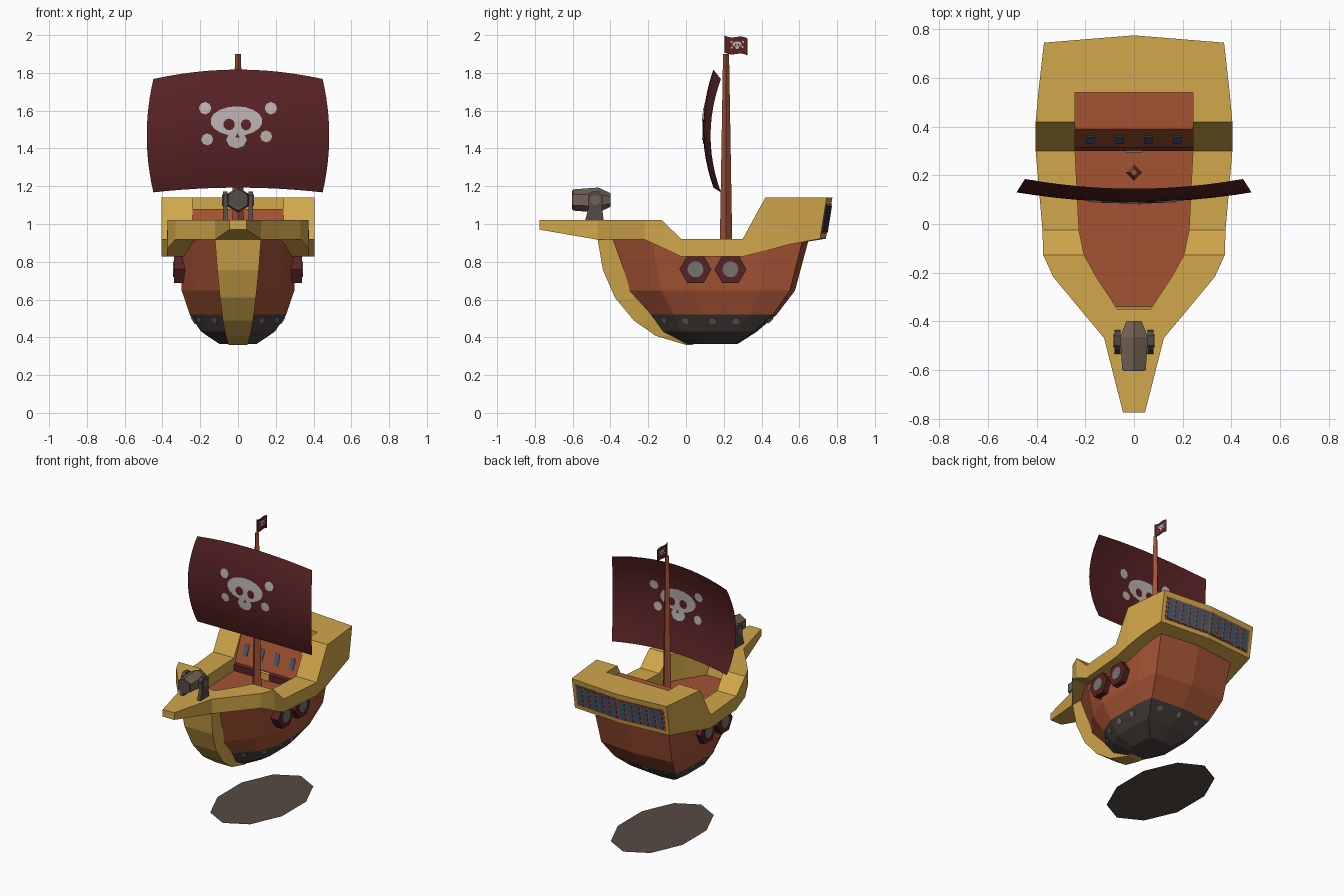
import bpy, bmesh, math
from mathutils import Vector, Matrix
from mathutils.bvhtree import BVHTree

if "Cube" in bpy.data.objects:
    bpy.data.objects.remove(bpy.data.objects["Cube"], do_unlink=True)


def material(name, r, g, b):
    m = bpy.data.materials.new(name)
    m.use_nodes = True
    m.diffuse_color = (r, g, b, 1)
    m.node_tree.nodes["Principled BSDF"].inputs["Base Color"].default_value = (r, g, b, 1)
    return m


YELLOW = material("yellow wood", .64, .385, .07)
BROWN = material("red brown wood", .37, .086, .034)
RED = material("dark red", .097, .016, .017)
BONE = material("bone white", .5, .45, .44)
DARK = material("charcoal", .064, .053, .048)
GREY = material("iron grey", .18, .17, .165)
BLUE = material("window blue", .065, .1, .16)
METAL = material("cannon bronze", .17, .12, .085)
GUN = material("gunmetal", .085, .073, .066)
SHADOW = material("ground brown", .092, .069, .058)


def finish(name, bm, mats, mirror=False, fix=True):
    if fix:
        bmesh.ops.remove_doubles(bm, verts=bm.verts, dist=1e-5)
        bmesh.ops.recalc_face_normals(bm, faces=bm.faces)
    me = bpy.data.meshes.new(name)
    bm.to_mesh(me)
    bm.free()
    for m in mats:
        me.materials.append(m)
    ob = bpy.data.objects.new(name, me)
    bpy.context.collection.objects.link(ob)
    if mirror:
        ob.modifiers.new("Mirror", 'MIRROR')


def loft(rings, caps=(True, True)):
    bm = bmesh.new()
    rows = [[bm.verts.new(p) for p in ring] for ring in rings]
    n = len(rows[0])
    for a, b in zip(rows, rows[1:]):
        for i in range(n):
            bm.faces.new((a[i], a[(i + 1) % n], b[(i + 1) % n], b[i]))
    for use, row in zip(caps, (rows[0], rows[-1])):
        if use:
            bm.faces.new(row)
    return bm


def prism(name, profile, x0, x1, mat, mirror=False):
    # side profile in y and z, extruded across x
    rings = [[(x, y, z) for y, z in profile] for x in (x0, x1)]
    finish(name, loft(rings), [mat], mirror)


def cone(name, n, r1, r2, depth, matrix, mat, mirror=False):
    bm = bmesh.new()
    bmesh.ops.create_cone(bm, cap_ends=True, segments=n, radius1=r1, radius2=r2,
                          depth=depth, matrix=matrix)
    finish(name, bm, [mat], mirror)


ALONG_X = Matrix.Rotation(math.pi / 2, 4, 'Y')
ALONG_Y = Matrix.Rotation(-math.pi / 2, 4, 'X')
at = Matrix.Translation

# Hull: height, bow y, stern y, bow half width, half width
levels = [(.366, 0, .275, .05, .1), (.43, -.13, .375, .06, .195), (.52, -.2, .48, .07, .255),
          (.647, -.31, .577, .09, .298), (.92, -.39, .65, .12, .312)]
rings = []
for z, y0, y1, bow, w in levels:
    half = [(bow, 0), (w * .78, .2), (w, .4), (w, .79), (w * .93, .97)]
    pts = [(x, y0 + (y1 - y0) * t, z) for x, t in half]
    rings.append(pts + [(0, y1, z)] + [(-x, y, h) for x, y, h in reversed(pts)])
bm = loft(rings, (True, False))
for f in bm.faces:
    f.material_index = int(f.calc_center_median().z < .52)
bm.normal_update()
tree = BVHTree.FromBMesh(bm)
finish("hull", bm, [BROWN, DARK])

# Iron studs around the dark keel band
starts = [(Vector((s * 2, y, .49)), Vector((-s, 0, 0))) for s in (1, -1) for y in (-.115, 0, .14, .265)]
starts += [(Vector((x, 2, .49)), Vector((0, -1, 0))) for x in (-.15, 0, .15)]
for start, aim in starts:
    hit, normal, _, _ = tree.ray_cast(start, aim)
    turn = normal.to_track_quat('Z', 'Y').to_matrix().to_4x4()
    cone("keel_stud", 8, .02, .02, .012, at(hit) @ turn, GREY)

# Stem post
stem = [(.36, 0, .04, .05), (.408, -.16, -.05, .065), (.488, -.275, -.14, .08),
        (.61, -.376, -.25, .095), (.757, -.44, -.32, .11), (.92, -.468, -.36, .122)]
finish("stem_post", loft([[(-w, f, z), (w, f, z), (w, b, z), (-w, b, z)]
                          for z, f, b, w in stem]), [YELLOW])

# Gunwale: y, outer x, inner x, top, bottom
DECK = .83
stations = [(-.775, .045, 0, 1.02, .97), (-.468, .123, 0, 1.02, .917), (-.35, .222, 0, 1.02, .917),
            (-.35, .222, .068, 1.02, .917), (-.217, .332, .155, 1.02, .917),
            (-.127, .373, .205, 1.02, .875), (-.025, .376, .226, .92, .827),
            (.3, .404, .242, .92, .827), (.42, .404, .242, 1.14, .857), (.54, .393, .242, 1.14, .89),
            (.54, .393, 0, 1.14, .89), (.745, .37, 0, 1.14, .922)]
rings = []
for y, out, inn, top, bot in stations:
    low = DECK - .01 if inn else bot
    rings.append([(out, y, top), (inn, y, top), (inn, y, low),
                  (inn + (.04 if inn else 0), y, bot), (out, y, bot)])
bm = loft(rings)
for v in bm.verts:
    if v.co.y > .7:
        v.co.y += (.03 if v.co.x < .1 else 0) - (.035 if v.co.z < 1 else 0)
finish("gunwale", bm, [YELLOW], True)

# Main deck
edge = [(s[2], s[0]) for s in stations if s[2]]
bm = bmesh.new()
bm.faces.new([bm.verts.new((x, y, DECK)) for x, y in
              edge + [(-x, y) for x, y in reversed(edge)]])
finish("deck", bm, [BROWN])

# Cabin with sloped front, trim, door and windows
prism("cabin", [(.305, DECK), (.305, .86), (.39, 1.08), (.55, 1.08), (.55, DECK)], -.242, .242, BROWN)
prism("cabin_trim", [(.3, DECK), (.3, .875), (.315, .885), (.315, DECK)], -.24, .24, RED)
prism("cabin_door", [(.294, DECK), (.294, .88), (.302, .885), (.302, DECK)], -.035, .035, YELLOW)
for x in (.06, .18):
    prism("cabin_window", [(.33, .936), (.358, 1.008), (.364, 1.006), (.336, .934)],
          x - .017, x + .017, BLUE, True)


# Stern window strip
def transom(u, v, off):
    return (.37 * u, .74 - .03 * u + .035 * v + off, .922 + .218 * v)


def transom_plate(name, u0, u1, v0, v1, off, mat):
    quad = [(u0, v0), (u0, v1), (u1, v1), (u1, v0)]
    bm = loft([[transom(u, v, o) for u, v in quad] for o in (-.002, off)])
    finish(name, bm, [mat], True)


transom_plate("stern_panel", 0, .93, .13, .83, .003, BROWN)
for i in range(6):
    transom_plate("stern_window", .03 + .15 * i, .143 + .15 * i, .16, .8, .006, BLUE)

# Portholes
for y in (.05, .235):
    cone("porthole_frame", 6, .085, .085, .07, at((.305, y, .76)) @ ALONG_X, RED, True)
    cone("porthole_glass", 10, .043, .043, .01, at((.339, y, .76)) @ ALONG_X, GREY, True)

# Mast
cone("mast", 4, .034, .016, 1.9 - DECK, at((0, .212, (1.9 + DECK) / 2)), BROWN)

# Bow cannon
C = 1.127
cone("cannon_barrel", 6, .056, .066, .135, at((0, -.532, C)) @ ALONG_Y, METAL)
cone("cannon_breech", 6, .066, .036, .065, at((0, -.432, C)) @ ALONG_Y, METAL)
cone("cannon_muzzle", 6, .05, .05, .006, at((0, -.6, C)) @ ALONG_Y, GUN)
prism("cannon_bracket", [(-.535, 1.015), (-.515, 1.09), (-.52, 1.15), (-.5, 1.172), (-.46, 1.172),
                         (-.44, 1.15), (-.445, 1.09), (-.435, 1.015)], .055, .08, GUN, True)
cone("cannon_pivot", 8, .028, .028, .008, at((.08, -.48, C)) @ ALONG_X, METAL, True)


# Billowed sail
def sail_point(u, v):
    return (u * (.483 - .035 * v * v), .09 + .055 * v * v + .04 * u * u,
            1.505 + .3125 * v - u * u * (.0375 + .0125 * v))


def sheet(name, point, nu, nv, mat):
    bm = bmesh.new()
    g = [[bm.verts.new(point(2 * i / nu - 1, 2 * j / nv - 1)) for i in range(nu + 1)]
         for j in range(nv + 1)]
    for j in range(nv):
        for i in range(nu):
            f = bm.faces.new((g[j][i], g[j][i + 1], g[j + 1][i + 1], g[j + 1][i]))
            f.smooth = True
    finish(name, bm, [mat], fix=False)


sheet("sail", sail_point, 12, 12, RED)


# Flag above the mast
def flag_point(u, v):
    return (0, .265 + .06 * u, 1.945 + .045 * v - .008 * u + .006 * math.sin(u * 3))


sheet("flag", flag_point, 8, 1, RED)


# Skull emblem laid on a cloth, both sides
def emblem(name, place):
    bone = [(-.008, .04, .138, .078, 18), (-.008, -.06, .055, .045, 8),
            (-.174, .108, .033, .033, 8), (.174, .108, .033, .033, 8),
            (-.163, -.057, .032, .032, 8), (.149, -.041, .032, .032, 8)]
    holes = [(-.047, .022, .031, .031, 10), (.042, .02, .027, .03, 10), (-.003, -.04, .014, .016, 3)]
    for part, shapes, off, mat in (("bones", bone, 1, BONE), ("holes", holes, 1.5, RED)):
        bm = bmesh.new()
        for cx, cz, rx, rz, n in shapes:
            for side in (1, -1):
                mid = bm.verts.new(place(cx, cz, off * side))
                rim = [bm.verts.new(place(cx + rx * math.sin(t), cz + rz * math.cos(t), off * side))
                       for t in (math.tau * -side * k / n for k in range(n))]
                for k in range(n):
                    bm.faces.new((mid, rim[k], rim[(k + 1) % n]))
        finish(name + "_" + part, bm, [mat], fix=False)


def on_sail(x, z, off):
    u = x / .48
    v = (z + .0375 * u * u) / .3125
    return (x, sail_point(u, v)[1] - .006 * off, 1.505 + z)


def on_flag(x, z, off):
    return (.002 * off, .272 + x * .18, 1.945 + z * .18)


emblem("sail_skull", on_sail)
emblem("flag_skull", on_flag)

# Flat ground disc under the floating ship
bm = bmesh.new()
bmesh.ops.create_circle(bm, cap_ends=True, segments=10, radius=1,
                        matrix=at((0, .265, 0)) @ Matrix.Diagonal((.265, .435, 1, 1)))
finish("ground_disc", bm, [SHADOW], fix=False)
